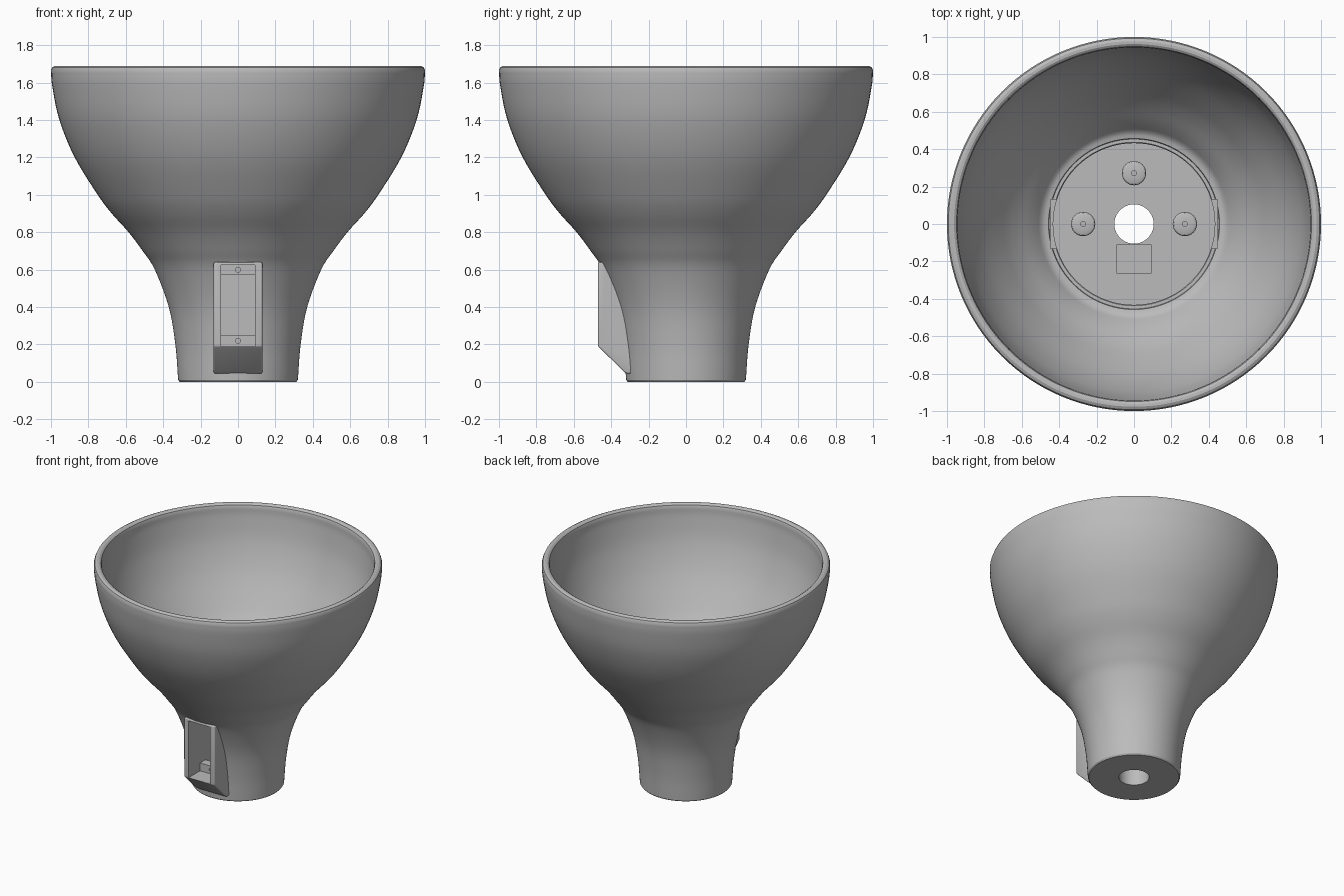
import bpy, bmesh, math
from mathutils import Vector

old = bpy.data.objects.get("Cube")
if old:
    bpy.data.objects.remove(old, do_unlink=True)

grey = bpy.data.materials.new("plain_grey")
grey.use_nodes = True
COLOUR = (0.5, 0.5, 0.5, 1)
grey.diffuse_color = COLOUR
grey.node_tree.nodes["Principled BSDF"].inputs["Base Color"].default_value = COLOUR


def make(name, bm):
    bmesh.ops.recalc_face_normals(bm, faces=bm.faces)
    mesh = bpy.data.meshes.new(name)
    bm.to_mesh(mesh)
    bm.free()
    mesh.materials.append(grey)
    obj = bpy.data.objects.new(name, mesh)
    bpy.context.collection.objects.link(obj)
    return obj


def activate(obj):
    bpy.ops.object.select_all(action='DESELECT')
    obj.select_set(True)
    bpy.context.view_layer.objects.active = obj


def smooth(obj):
    activate(obj)
    bpy.ops.object.shade_smooth_by_angle(angle=math.radians(30))


def revolve(name, profile, steps, closed=False, at=(0, 0, 0)):
    """Spin an (r, z) profile about a vertical axis."""
    bm = bmesh.new()
    verts = [bm.verts.new((r, 0, z)) for r, z in profile]
    edges = [bm.edges.new(pair) for pair in zip(verts, verts[1:])]
    if closed:
        edges.append(bm.edges.new((verts[-1], verts[0])))
    bmesh.ops.spin(bm, geom=verts + edges, axis=(0, 0, 1), cent=(0, 0, 0),
                   angle=math.tau, steps=steps, use_duplicate=False)
    bmesh.ops.remove_doubles(bm, verts=bm.verts, dist=0.0005)
    bmesh.ops.translate(bm, verts=bm.verts, vec=at)
    return make(name, bm)


def prism(name, outline, half_width, bevel=0):
    """Extrude a (y, z) outline symmetrically along x."""
    bm = bmesh.new()
    face = bm.faces.new([bm.verts.new((-half_width, y, z)) for y, z in outline])
    out = bmesh.ops.extrude_face_region(bm, geom=[face])
    moved = [v for v in out["geom"] if isinstance(v, bmesh.types.BMVert)]
    bmesh.ops.translate(bm, verts=moved, vec=(2 * half_width, 0, 0))
    if bevel:
        bmesh.ops.bevel(bm, geom=bm.edges[:], offset=bevel, segments=3,
                        profile=0.5, affect='EDGES')
    return make(name, bm)


def box(name, half_width, y0, y1, z0, z1):
    return prism(name, [(y0, z0), (y1, z0), (y1, z1), (y0, z1)], half_width)


def combine(target, tool, operation):
    mod = target.modifiers.new("combine", 'BOOLEAN')
    mod.operation, mod.solver, mod.object = operation, 'EXACT', tool
    activate(target)
    bpy.ops.object.modifier_apply(modifier=mod.name)
    bpy.data.objects.remove(tool, do_unlink=True)


def curve_through(points, divisions):
    """Smooth curve through the given profile points."""
    pts = [Vector(p) for p in points]
    pts = [2 * pts[0] - pts[1]] + pts + [2 * pts[-1] - pts[-2]]
    out = []
    for a, b, c, d in zip(pts, pts[1:], pts[2:], pts[3:]):
        for i in range(divisions):
            t = i / divisions
            out.append(0.5 * (2 * b + (c - a) * t + (2 * a - 5 * b + 4 * c - d) * t * t
                              + (3 * b - a - 3 * c + d) * t ** 3))
    return out + [pts[-2]]


# Bowl and stem: outer curve, rounded rim, inner wall, stepped seat, bored floor
outer = curve_through([(0.32, 0.01), (0.335, 0.2), (0.37, 0.4), (0.445, 0.6),
                       (0.51, 0.7), (0.585, 0.8), (0.675, 0.9), (0.75, 1.0),
                       (0.873, 1.2), (0.955, 1.4), (0.993, 1.58), (1.0, 1.665)], 5)
inner = []
for before, p, after in zip(outer, outer[1:], outer[2:]):
    t = (after - before).normalized()
    q = p + 0.056 * Vector((-t.y, t.x))
    if q.x > 0.48 and q.y < 1.655:
        inner.append(q)
FLOOR, SEAT = 0.66, inner[0].y
rim = [(0.993, 1.682), (0.977, 1.69), (0.962, 1.689), (0.949, 1.68), (0.944, 1.665)]
seat = [(0.475, SEAT - 0.008), (0.457, SEAT - 0.012), (0.454, SEAT - 0.03),
        (0.437, SEAT - 0.03), (0.432, SEAT - 0.035), (0.432, FLOOR)]
profile = ([(0.105, 0), (0.312, 0)] + [tuple(p) for p in outer] + rim
           + [tuple(p) for p in reversed(inner)] + seat + [(0.105, FLOOR)])
body = revolve("bowl_and_stem", profile, 128, closed=True)

# Switch housing on the front of the stem
housing = prism("housing", [(-0.47, 0.64), (-0.47, 0.19), (-0.322, 0.045),
                            (-0.2, 0.045), (-0.2, 0.64)], 0.13, 0.008)
combine(body, housing, 'UNION')

# Pocket opening forward, with a shaft up to the floor of the bowl
combine(body, box("pocket", 0.09, -0.6, -0.11, 0.19, 0.625), 'DIFFERENCE')
combine(body, box("shaft", 0.09, -0.265, -0.11, 0.5, 0.8), 'DIFFERENCE')

# Shallow notches on both sides of the seat
for side in (-1, 1):
    notch = box("notch", 0.02, -0.13, 0.13, FLOOR + 0.015, SEAT + 0.01)
    notch.location.x = side * 0.427
    combine(body, notch, 'DIFFERENCE')
smooth(body)

# Screw lugs at the top and bottom of the pocket
for name, low, high in (("lower_lug", 0.188, 0.25), ("upper_lug", 0.57, 0.627)):
    lug = box(name, 0.092, -0.33, -0.265, low, high)
    bm = bmesh.new()
    bmesh.ops.create_cone(bm, cap_ends=True, segments=24, radius1=0.013,
                          radius2=0.013, depth=0.08)
    drill = make("drill", bm)
    drill.rotation_euler.x = math.pi / 2
    drill.location = (0, -0.33, (low + high) / 2)
    combine(lug, drill, 'DIFFERENCE')
    smooth(lug)

# Three round mounting posts with pin holes
post = [(0, 0.01), (0.013, 0.01), (0.013, 0.05), (0.052, 0.05), (0.06, 0.046),
        (0.065, 0.038), (0.065, -0.005)]
for name, x, y in (("left_post", 0.272, 0), ("right_post", -0.272, 0), ("back_post", 0, 0.272)):
    smooth(revolve(name, post, 40, at=(x, y, FLOOR)))
